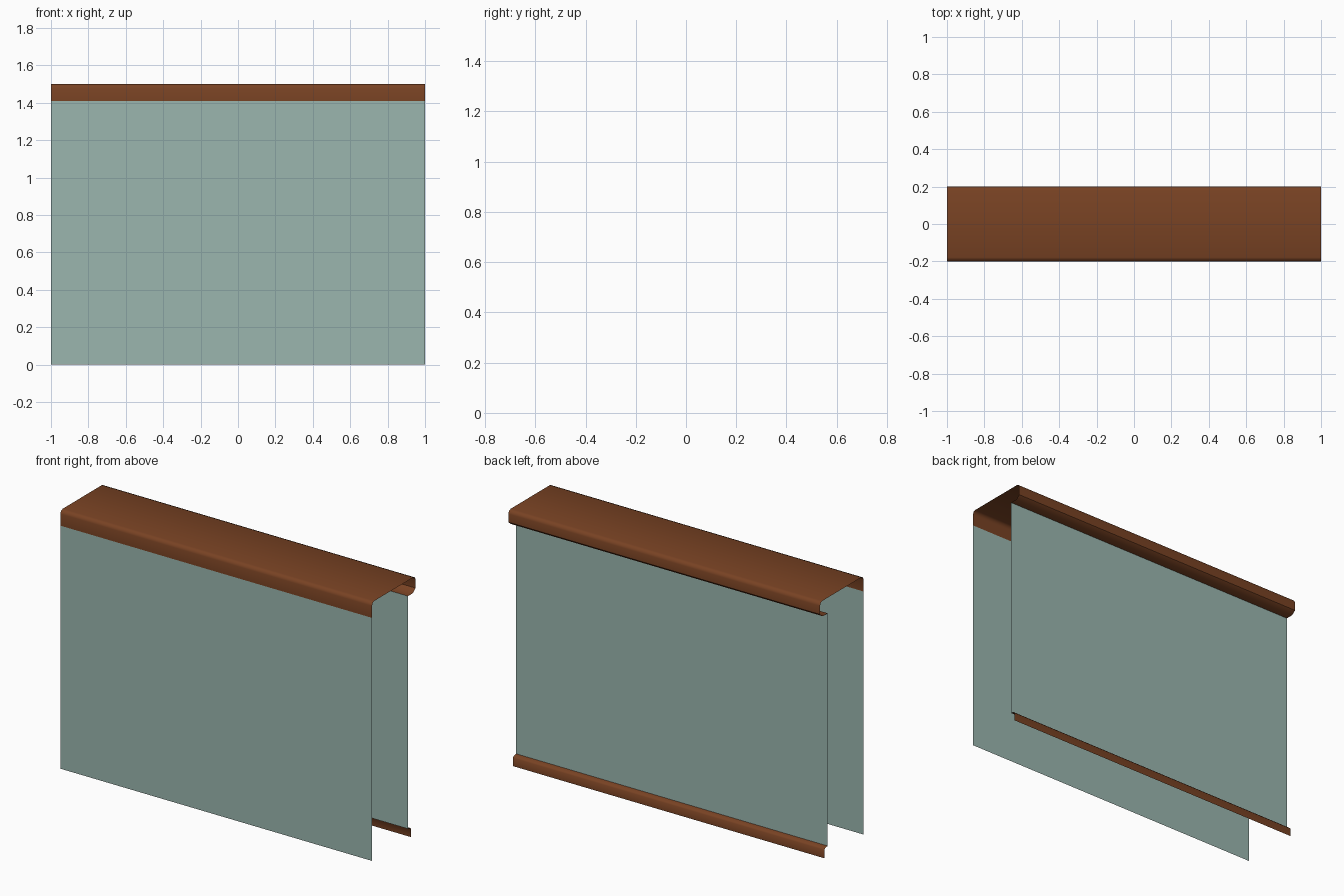
import bpy
import math

if "Cube" in bpy.data.objects:
    bpy.data.objects.remove(bpy.data.objects["Cube"])

HALF_LENGTH = 1.0


def material(name, color):
    m = bpy.data.materials.new(name)
    m.diffuse_color = (*color, 1.0)
    m.use_nodes = True
    m.node_tree.nodes["Principled BSDF"].inputs["Base Color"].default_value = m.diffuse_color
    return m


teal = material("pale teal plaster", (0.328, 0.468, 0.429))
brown = material("brown wood", (0.190, 0.055, 0.017))


def strip(name, profile, mat):
    """Sweep an open (y, z) profile along x as a single-sheet surface.
    Profiles run up the front, over the top and down the back."""
    verts = [(x, y, z) for y, z in profile for x in (-HALF_LENGTH, HALF_LENGTH)]
    faces = [(2 * i, 2 * i + 1, 2 * i + 3, 2 * i + 2) for i in range(len(profile) - 1)]
    mesh = bpy.data.meshes.new(name)
    mesh.from_pydata(verts, [], faces)
    mesh.materials.append(mat)
    mesh.shade_smooth()
    mesh.set_sharp_from_angle(angle=math.radians(50))
    ob = bpy.data.objects.new(name, mesh)
    bpy.context.collection.objects.link(ob)
    return ob


# Plain wall sheets, front and recessed back
strip("front_wall", [(-0.2, 0.0), (-0.2, 1.41)], teal)
strip("back_wall", [(0.13, 1.41), (0.13, 0.06)], teal)

# Cap: front fascia, eased top edges, back fascia with chamfered overhang
strip("top_cap", [
    (-0.2, 1.41), (-0.2, 1.478), (-0.194, 1.494), (-0.178, 1.5),
    (0.178, 1.5), (0.194, 1.494), (0.2, 1.478),
    (0.2, 1.43), (0.175, 1.41), (0.13, 1.41),
], brown)

# Skirting at the foot of the back wall
strip("back_skirting", [(0.13, 0.06), (0.152, 0.056), (0.16, 0.047), (0.16, 0.0)], brown)
